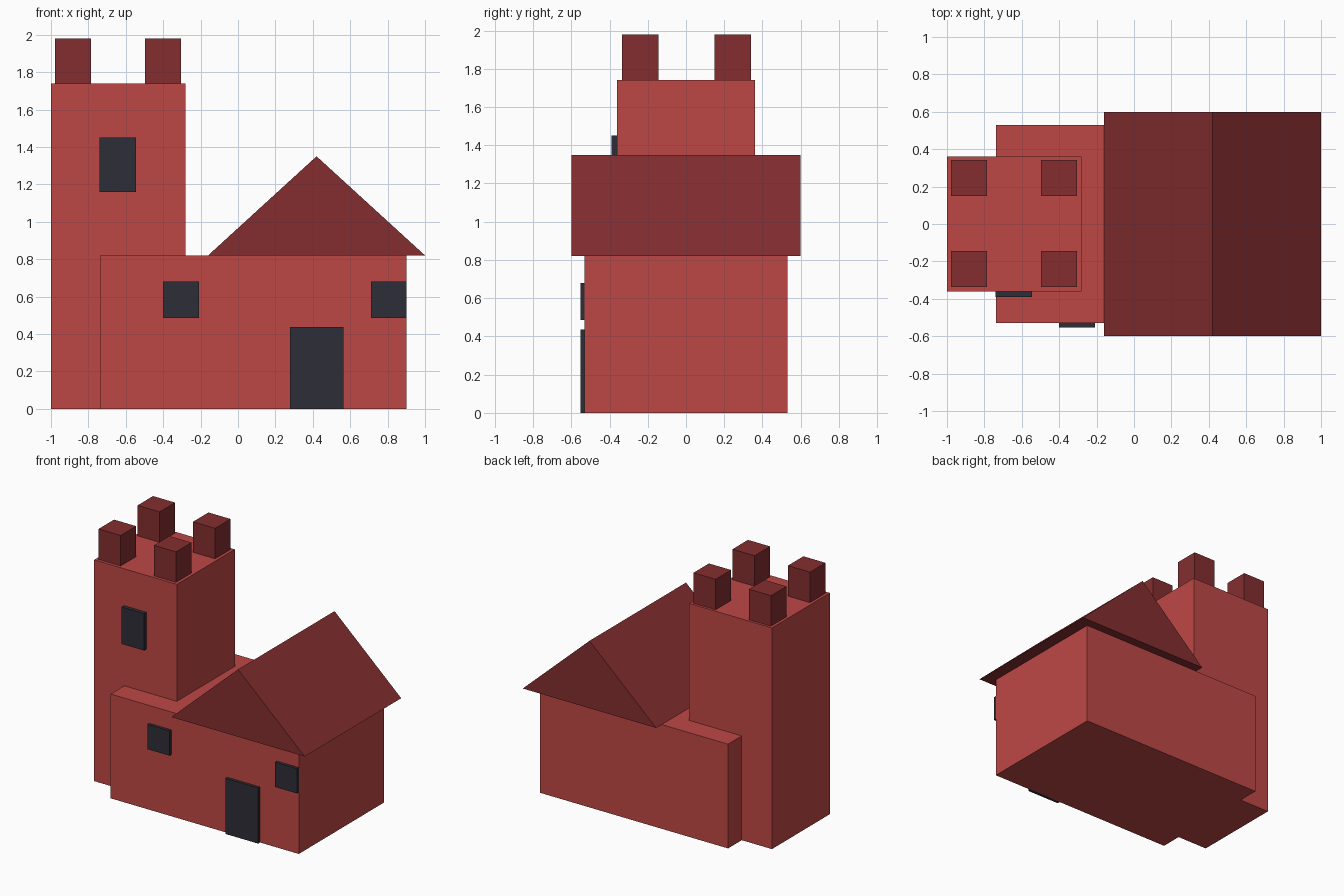
import bpy
import bmesh

if "Cube" in bpy.data.objects:
    bpy.data.objects.remove(bpy.data.objects["Cube"])


def material(name, rgb):
    m = bpy.data.materials.new(name)
    m.diffuse_color = (*rgb, 1.0)
    m.use_nodes = True
    m.node_tree.nodes["Principled BSDF"].inputs["Base Color"].default_value = m.diffuse_color
    return m


brick = material("brick_red", (0.515, 0.064, 0.060))
dark_red = material("dark_red", (0.230, 0.027, 0.029))
charcoal = material("charcoal", (0.027, 0.027, 0.038))


def prism(name, profile, y0, y1, mat):
    """Extrude an x/z profile along y from y0 to y1."""
    bm = bmesh.new()
    face = bm.faces.new([bm.verts.new((x, y0, z)) for x, z in profile])
    new = bmesh.ops.extrude_face_region(bm, geom=[face])["geom"]
    verts = [v for v in new if isinstance(v, bmesh.types.BMVert)]
    bmesh.ops.translate(bm, verts=verts, vec=(0, y1 - y0, 0))
    bmesh.ops.recalc_face_normals(bm, faces=bm.faces)
    mesh = bpy.data.meshes.new(name)
    bm.to_mesh(mesh)
    bm.free()
    mesh.materials.append(mat)
    obj = bpy.data.objects.new(name, mesh)
    bpy.context.collection.objects.link(obj)
    return obj


def box(name, x0, x1, y0, y1, z0, z1, mat):
    return prism(name, [(x0, z0), (x1, z0), (x1, z1), (x0, z1)], y0, y1, mat)


# Main masses: tall square tower and long hall
box("tower", -1.0, -0.28, -0.36, 0.36, 0, 1.74, brick)
box("hall", -0.737, 0.9, -0.53, 0.53, 0, 0.82, brick)

# Gabled roof overhanging the hall
prism("roof", [(-0.16, 0.82), (1.0, 0.82), (0.42, 1.35)], -0.6, 0.6, dark_red)

# Four corner battlements on the tower
for side, x in (("left", -0.882), ("right", -0.40)):
    for end, y in (("front", -0.24), ("back", 0.245)):
        box(f"battlement_{end}_{side}", x - 0.096, x + 0.096,
            y - 0.096, y + 0.096, 1.74, 1.98, dark_red)

# Raised windows and door on the front walls
box("tower_window", -0.74, -0.545, -0.39, -0.355, 1.16, 1.45, charcoal)
box("hall_window_left", -0.402, -0.208, -0.553, -0.525, 0.485, 0.68, charcoal)
box("hall_window_right", 0.71, 0.9, -0.553, -0.525, 0.485, 0.68, charcoal)
box("door", 0.277, 0.563, -0.553, -0.525, 0, 0.437, charcoal)
